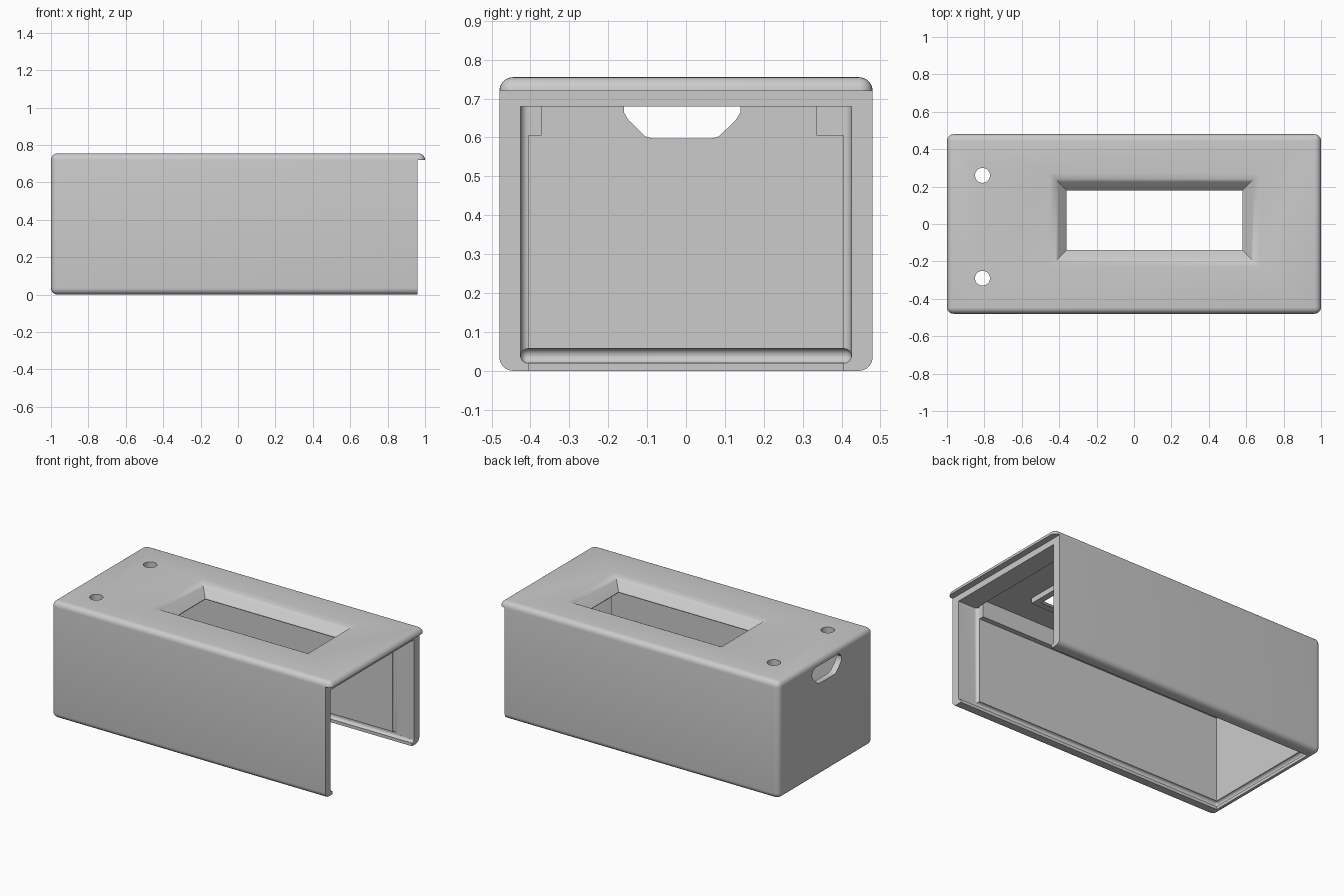
import bpy, bmesh, math
from mathutils import Vector

if "Cube" in bpy.data.objects:
    bpy.data.objects.remove(bpy.data.objects["Cube"])

grey = bpy.data.materials.new("plain grey")
grey.use_nodes = True
GREY = (0.6, 0.6, 0.6, 1)
grey.diffuse_color = GREY
grey.node_tree.nodes["Principled BSDF"].inputs["Base Color"].default_value = GREY


def to_object(name, bm):
    bmesh.ops.recalc_face_normals(bm, faces=bm.faces)
    mesh = bpy.data.meshes.new(name)
    bm.to_mesh(mesh)
    bm.free()
    mesh.materials.append(grey)
    obj = bpy.data.objects.new(name, mesh)
    bpy.context.collection.objects.link(obj)
    return obj


def box(name, x, y, z, round_by=0, upright_only=False):
    bm = bmesh.new()
    bmesh.ops.create_cube(bm, size=1)
    for v in bm.verts:
        v.co = [r[0] if c < 0 else r[1] for c, r in zip(v.co, (x, y, z))]
    if round_by:
        edges = [e for e in bm.edges if not upright_only
                 or abs(e.verts[0].co.z - e.verts[1].co.z) > 0.001]
        bmesh.ops.bevel(bm, geom=edges, offset=round_by, segments=6,
                        profile=0.5, affect='EDGES')
    return to_object(name, bm)


def loft(name, rings):
    # closed solid through rings with equal point counts
    bm = bmesh.new()
    loops = [[bm.verts.new(p) for p in ring] for ring in rings]
    n = len(loops[0])
    for a, b in zip(loops, loops[1:]):
        for i in range(n):
            j = (i + 1) % n
            bm.faces.new((a[i], a[j], b[j], b[i]))
    bm.faces.new(loops[0])
    bm.faces.new(loops[-1])
    return to_object(name, bm)


def combine(target, tool, operation='DIFFERENCE'):
    mod = target.modifiers.new(tool.name, 'BOOLEAN')
    mod.operation = operation
    mod.solver = 'EXACT'
    mod.object = tool
    bpy.context.view_layer.objects.active = target
    bpy.ops.object.modifier_apply(modifier=mod.name)
    bpy.data.objects.remove(tool)


# Rounded outer body, undercut at the open end to leave a top lip
cover = box("cover", (-1, 1), (-0.48, 0.48), (0, 0.755), 0.035)
combine(cover, box("end_cut", (0.96, 1.2), (-0.6, 0.6), (-0.1, 0.72)))

# Cavity, wider open end, bottom opening and sliding groove
combine(cover, box("cavity", (-0.96, 0.83), (-0.405, 0.405), (-0.1, 0.715)))
combine(cover, box("end_bay", (0.82, 1.2), (-0.425, 0.425), (0.035, 0.68), 0.02, True))
combine(cover, box("bottom_cut", (0.7, 1.2), (-0.405, 0.405), (-0.1, 0.1)))
combine(cover, box("groove", (-0.98, 1.2), (-0.425, 0.425), (0.02, 0.057), 0.018))

# Ribs under the roof along both side walls
for side, y in (("right", (-0.42, -0.372)), ("left", (0.335, 0.42))):
    combine(cover, box(side + "_rib", (-0.97, 0.82), y, (0.605, 0.73)), 'UNION')

# Window frame under the roof, then a flared window through it
WX, WY = (-0.36, 0.58), (-0.14, 0.18)
combine(cover, box("window_frame", (WX[0] - 0.04, WX[1] + 0.04),
                   (WY[0] - 0.04, WY[1] + 0.04), (0.681, 0.735)), 'UNION')
flare = [(0, 0.6), (0, 0.685), (0.045, 0.732), (0.06, 0.745),
         (0.075, 0.751), (0.095, 0.756), (0.095, 0.8)]
combine(cover, loft("window", [
    [(WX[0] - d, WY[0] - d, z), (WX[1] + d, WY[0] - d, z),
     (WX[1] + d, WY[1] + d, z), (WX[0] - d, WY[1] + d, z)] for d, z in flare]))

# Cable opening in the closed end
half = [(0.075, 0.597), (0.095, 0.603), (0.138, 0.645), (0.15, 0.665),
        (0.15, 0.685), (0.135, 0.705), (0.115, 0.712)]
outline = half + [(-y, z) for y, z in reversed(half)]
combine(cover, loft("cable_opening", [[(x, y - 0.01, z) for y, z in outline]
                                      for x in (-1.1, -0.9)]))

# Two round holes in the roof
for y in (0.26, -0.29):
    ring = [(0.04 * math.cos(a), 0.04 * math.sin(a))
            for a in (math.tau * i / 32 for i in range(32))]
    combine(cover, loft("round_hole", [[(px - 0.81, py + y, z) for px, py in ring]
                                       for z in (0.65, 0.8)]))

bpy.ops.object.select_all(action='DESELECT')
cover.select_set(True)
bpy.context.view_layer.objects.active = cover
bpy.ops.object.shade_smooth_by_angle(angle=math.radians(32))
